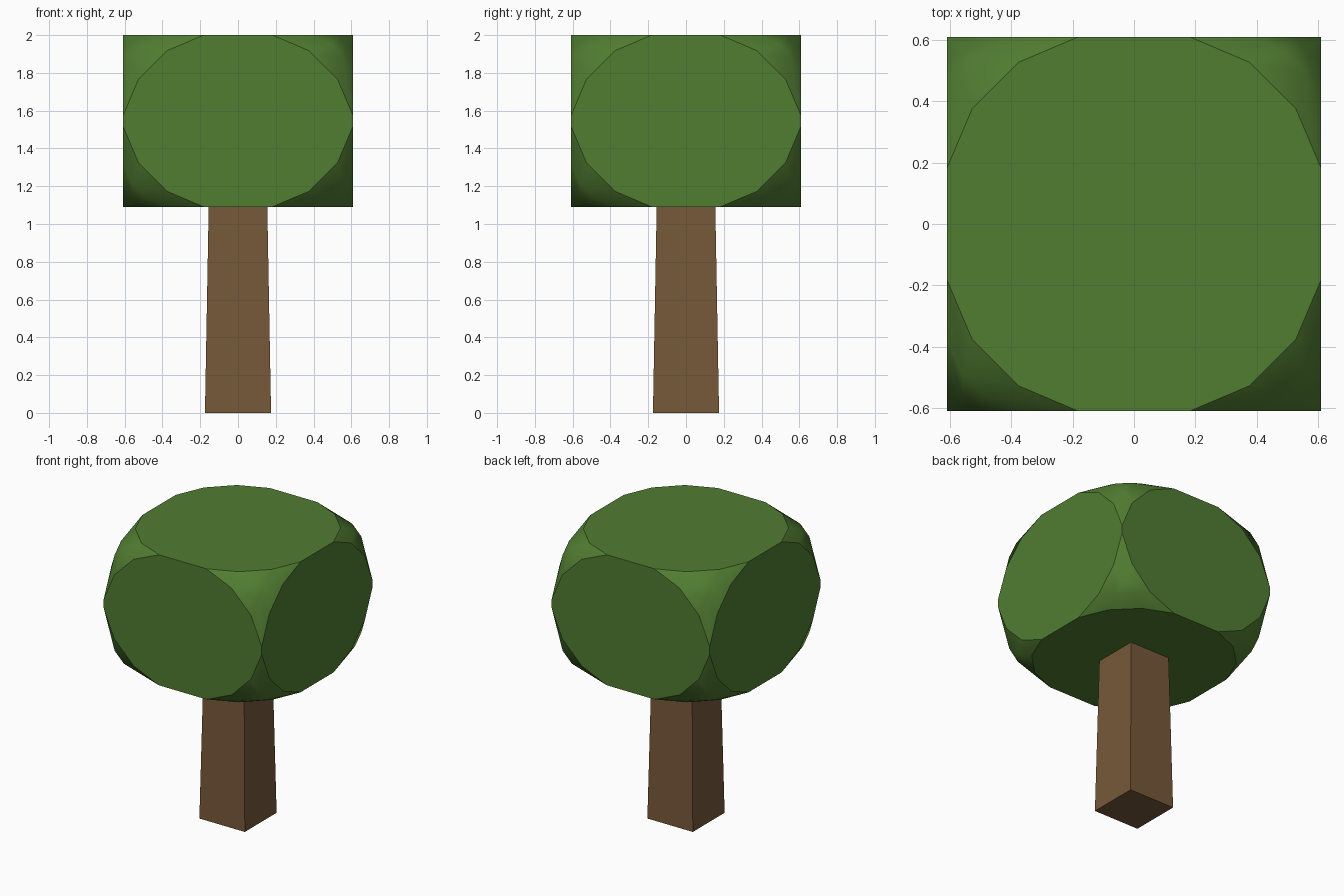
import bpy, bmesh
from mathutils import Vector

if "Cube" in bpy.data.objects:
    bpy.data.objects.remove(bpy.data.objects["Cube"])


def material(name, rgb):
    m = bpy.data.materials.new(name)
    m.diffuse_color = (*rgb, 1)
    m.use_nodes = True
    m.node_tree.nodes["Principled BSDF"].inputs["Base Color"].default_value = m.diffuse_color
    return m


def finish(bm, name, mat):
    bmesh.ops.recalc_face_normals(bm, faces=bm.faces[:])
    mesh = bpy.data.meshes.new(name)
    bm.to_mesh(mesh)
    bm.free()
    mesh.materials.append(mat)
    obj = bpy.data.objects.new(name, mesh)
    bpy.context.collection.objects.link(obj)
    return obj


leaf_green = material("leaf green", (0.082, 0.203, 0.031))
bark_brown = material("bark brown", (0.183, 0.099, 0.042))

# Trunk: square post, tapering slightly upward
bm = bmesh.new()
bmesh.ops.create_cube(bm, size=2)
for v in bm.verts:
    half, z = (0.155, 1.10) if v.co.z > 0 else (0.175, 0.0)
    v.co = Vector((v.co.x * half, v.co.y * half, z))
finish(bm, "trunk", bark_brown)

# Crown: box with rounded-off corners
HALF = Vector((0.609, 0.609, 0.4545))
CUT = 0.427
bm = bmesh.new()
bmesh.ops.create_cube(bm, size=2)
for v in bm.verts:
    v.co = Vector(v.co[i] * HALF[i] for i in range(3))
bmesh.ops.bevel(bm, geom=bm.verts[:], offset=0.35, offset_type='OFFSET',
                segments=3, profile=0.5, affect='VERTICES')


def depth(v):
    # distance from the box planes meeting at the nearest corner
    return [HALF[i] - abs(v.co[i]) for i in range(3)]


# Scale each corner patch so its cut along the box edges is exactly CUT
actual = max(max(depth(v)) for v in bm.verts)
for v in bm.verts:
    d = [k * CUT / actual for k in depth(v)]
    on_plane = [i for i in range(3) if d[i] < 1e-4]
    if len(on_plane) == 1:
        # rim point of a flat side
        a, b = sorted((i for i in range(3) if i not in on_plane), key=lambda i: d[i])
        d[a], d[b] = CUT * (1 - 0.806), CUT * (1 - 0.457)
    v.co = Vector((HALF[i] - d[i]) * (1 if v.co[i] > 0 else -1) for i in range(3))

# Flat sides stay flat, corner patches are smooth
for f in bm.faces:
    f.smooth = len(f.verts) < 8
for v in bm.verts:
    v.co.z += 2 - HALF.z
finish(bm, "crown", leaf_green)
